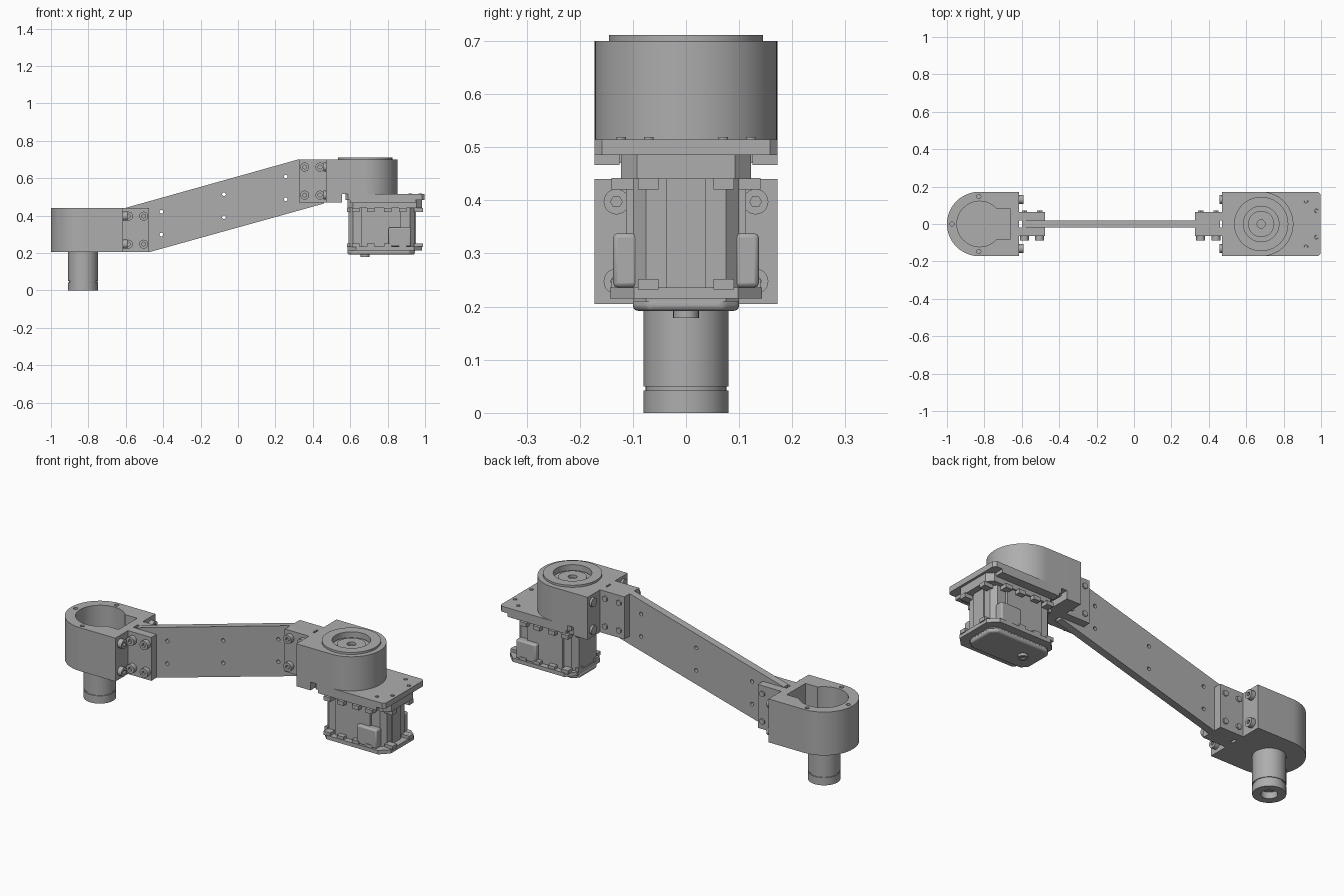
import bpy, bmesh, math
from mathutils import Matrix, Vector

cube = bpy.data.objects.get("Cube")
if cube:
    bpy.data.objects.remove(cube, do_unlink=True)

GREY = (0.42, 0.42, 0.42, 1)
mat = bpy.data.materials.new("plain grey")
mat.use_nodes = True
mat.diffuse_color = GREY
bsdf = next(n for n in mat.node_tree.nodes if n.type == 'BSDF_PRINCIPLED')
bsdf.inputs["Base Color"].default_value = GREY

ROT = {'Z': Matrix.Identity(4),
       'Y': Matrix.Rotation(math.radians(90), 4, 'X'),    # local z -> -y
       'X': Matrix.Rotation(math.radians(90), 4, 'Y')}    # local z -> +x


def finish(bm, name):
    bmesh.ops.recalc_face_normals(bm, faces=bm.faces)
    me = bpy.data.meshes.new(name)
    bm.to_mesh(me)
    bm.free()
    me.materials.append(mat)
    ob = bpy.data.objects.new(name, me)
    bpy.context.collection.objects.link(ob)
    return ob


def prism(name, pts, lo, hi, axis='Z'):
    """Extrude a 2D outline; axis Z takes (x, y) points, axis Y takes (x, z)."""
    bm = bmesh.new()
    place = (lambda a, b: (a, b, lo)) if axis == 'Z' else (lambda a, b: (a, lo, b))
    face = bm.faces.new([bm.verts.new(place(a, b)) for a, b in pts])
    top = bmesh.ops.extrude_face_region(bm, geom=[face])['geom']
    step = Vector((0, 0, hi - lo)) if axis == 'Z' else Vector((0, hi - lo, 0))
    bmesh.ops.translate(bm, vec=step, verts=[v for v in top if isinstance(v, bmesh.types.BMVert)])
    return finish(bm, name)


def box(name, x, y, z):
    return prism(name, [(x[0], y[0]), (x[1], y[0]), (x[1], y[1]), (x[0], y[1])], *z)


def chamfered(x0, x1, y, c):
    return [(x0 + c, -y), (x1 - c, -y), (x1, c - y), (x1, y - c),
            (x1 - c, y), (x0 + c, y), (x0, y - c), (x0, c - y)]


def cyl(name, centre, r, depth, axis='Z', n=32):
    bm = bmesh.new()
    m = Matrix.Translation(centre) @ ROT[axis]
    bmesh.ops.create_cone(bm, cap_ends=True, segments=n, radius1=r, radius2=r, depth=depth, matrix=m)
    return finish(bm, name)


def cut(ob, *cutters):
    bpy.context.view_layer.objects.active = ob
    for c in cutters:
        mod = ob.modifiers.new("cut", 'BOOLEAN')
        mod.operation, mod.solver, mod.object = 'DIFFERENCE', 'EXACT', c
        bpy.ops.object.modifier_apply(modifier=mod.name)
        bpy.data.objects.remove(c, do_unlink=True)
    return ob


def d_shape(cx, flat, r, n=40):
    """Half-round outline closed by a flat side at x = flat."""
    s = 1 if cx > flat else -1
    arc = [(cx + s * r * math.cos(a), r * math.sin(a))
           for a in [math.pi * (i / n - 0.5) for i in range(n + 1)]]
    return arc + [(flat, r), (flat, -r)]


def screw(name, centre, axis, n=24):
    head = cyl(name, centre, 0.024, 0.03, axis, n)
    return cut(head, cyl("socket", Vector(centre) + ROT[axis] @ Vector((0, 0, 0.015)), 0.011, 0.024, axis, 6))


R = 0.172
# Lower housing with a keyhole-shaped pocket
lower = prism("lower_housing", d_shape(-0.828, -0.615, R), 0.205, 0.44)
cut(lower, cyl("pocket", (-0.825, 0, 0.36), 0.122, 0.24, n=48),
    box("notch", (-0.8, -0.66), (-0.08, 0.08), (0.24, 0.5)))
for x, y in [(-0.83, 0.147), (-0.83, -0.147), (-0.973, 0)]:
    cut(lower, cyl("hole", (x, y, 0.44), 0.011, 0.06, n=16))

# Pivot shaft with a groove and a hollow end
shaft = cyl("pivot_shaft", (-0.828, 0, 0.128), 0.08, 0.156, n=48)
cyl("shaft_groove", (-0.828, 0, 0.046), 0.076, 0.012, n=48)
tip = cyl("shaft_tip", (-0.828, 0, 0.021), 0.08, 0.042, n=48)
cut(tip, cyl("bore", (-0.828, 0, 0), 0.04, 0.07))

# Link arm with through holes
arm = prism("link_arm", [(-0.6, 0.205), (-0.475, 0.205), (0.46, 0.465), (0.46, 0.7),
                         (0.32, 0.7), (-0.6, 0.442)], -0.02, 0.02, 'Y')
for x, z in [(-0.41, 0.36), (-0.075, 0.453), (0.255, 0.548)]:
    for dz in (-0.061, 0.061):
        cut(arm, cyl("hole", (x, 0, z + dz), 0.01, 0.1, 'Y', 16))

# Clamp brackets, their bolts, and the bolts on the housing faces
for label, x0, x1, z0, z1, face, out in [("lower", -0.615, -0.475, 0.205, 0.44, -0.615, 1),
                                         ("upper", 0.325, 0.47, 0.47, 0.7, 0.47, -1)]:
    for side in (-1, 1):
        box(label + "_clamp_plate", (x0, x1), sorted((side * 0.018, side * 0.064)), (z0, z1))
    mid, xm = (z0 + z1) / 2, (x0 + x1) / 2
    for dz in (-0.075, 0.075):
        for dx in (-0.041, 0.041):
            screw(label + "_clamp_bolt", (xm + dx, -0.073, mid + dz), 'Y')
            cyl(label + "_clamp_nut", (xm + dx, 0.066, mid + dz), 0.016, 0.012, 'Y', 6)
        for y in (-0.131, 0.131):
            if out > 0:
                screw(label + "_face_bolt", (face + 0.01, y, mid + dz), 'X')
            else:
                cyl(label + "_face_bolt", (face - 0.004, y, mid + dz), 0.024, 0.016, 'X', 24)

# Upper housing with bearing cap
upper = prism("upper_housing", d_shape(0.68, 0.47, R), 0.515, 0.7)
cut(upper, cyl("recess", (0.68, 0, 0.68), 0.12, 0.1, n=48))
box("upper_housing_foot", (0.47, 0.555), (-R, R), (0.47, 0.515))
cap = cyl("bearing_cap", (0.68, 0, 0.695), 0.145, 0.032, n=64)
cut(cap, cyl("opening", (0.68, 0, 0.7), 0.095, 0.1, n=48))
cyl("output_disc", (0.68, 0, 0.655), 0.12, 0.04, n=48)
hub = cyl("output_hub", (0.68, 0, 0.68), 0.07, 0.02, n=48)
cut(hub, cyl("bore", (0.68, 0, 0.69), 0.022, 0.04))

# Mounting plate
plate = prism("motor_plate", chamfered(0.575, 0.998, R, 0.014), 0.485, 0.515)
for x, y in [(0.92, 0.122), (0.975, 0.07)]:
    for s in (-1, 1):
        cut(plate, cyl("hole", (x, y * s, 0.5), 0.01, 0.1, n=16))
        cyl("plate_pin", (x, y * s, 0.512), 0.009, 0.014, n=12)
for s in (-1, 1):
    box("plate_skirt", (0.6, 0.95), sorted((s * 0.125, s * R)), (0.467, 0.486))

# Motor: neck, body, lower flange, pan and boss
prism("motor_neck", chamfered(0.585, 0.985, 0.122, 0.03), 0.44, 0.486)
prism("motor_body", chamfered(0.59, 0.945, 0.1, 0.025), 0.21, 0.442)
box("motor_rib", (0.6, 0.952), (-0.037, 0.037), (0.22, 0.442))
box("motor_side_rib", (0.66, 0.87), (-0.113, 0.113), (0.22, 0.442))
prism("motor_flange", chamfered(0.585, 0.985, 0.143, 0.045), 0.215, 0.236)
pan = prism("motor_pan", chamfered(0.585, 0.945, 0.1, 0.03), 0.192, 0.218)
bev = pan.modifiers.new("soft_edge", 'BEVEL')
bev.width, bev.segments, bev.limit_method = 0.01, 3, 'ANGLE'
boss = cyl("pan_boss", (0.68, 0, 0.188), 0.024, 0.018)
cut(boss, cyl("bore", (0.68, 0, 0.18), 0.012, 0.012))
for s in (-1, 1):
    block = box("connector_block", (0.805, 0.925), sorted((s * 0.09, s * 0.137)), (0.236, 0.338))
    bev = block.modifiers.new("soft_edge", 'BEVEL')
    bev.width, bev.segments = 0.008, 2

# Clips around the upper and lower rims
for z in ((0.42, 0.442), (0.232, 0.252)):
    for s in (-1, 1):
        for x in (0.63, 0.71, 0.80, 0.88):
            box("rim_clip", (x - 0.02, x + 0.02), sorted((s * 0.1, s * 0.14)), z)
        for xr in ((0.94, 0.99), (0.582, 0.6)):
            box("end_clip", xr, sorted((s * 0.052, s * 0.09)), z)

# Smooth the round parts while keeping hard edges
bpy.ops.object.select_all(action='DESELECT')
for ob in bpy.context.scene.objects:
    if ob.type == 'MESH' and ob.data.materials and ob.data.materials[0] == mat:
        ob.select_set(True)
        bpy.context.view_layer.objects.active = ob
bpy.ops.object.shade_smooth_by_angle(angle=math.radians(30))
